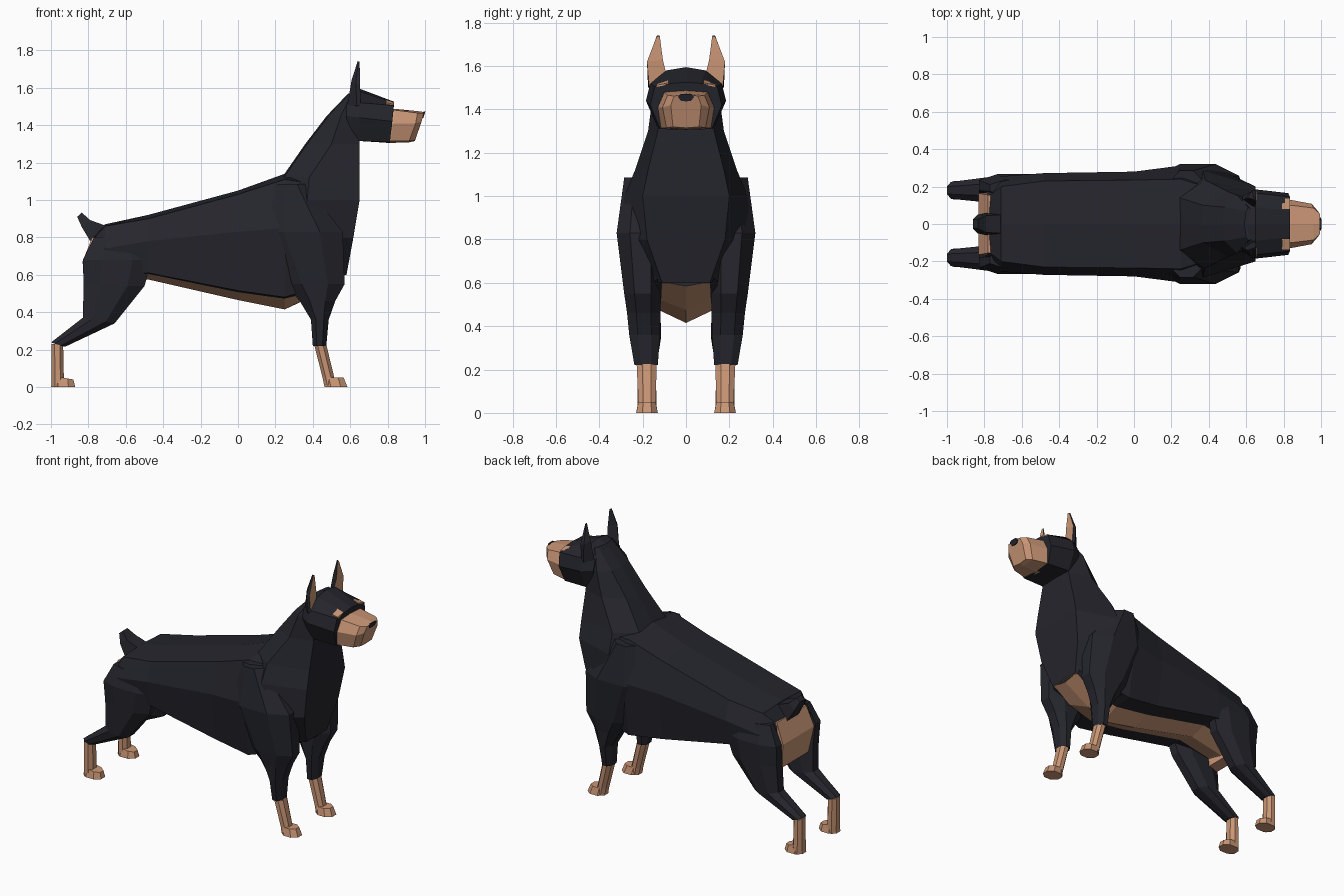
import bpy, bmesh


def material(name, rgb):
    m = bpy.data.materials.new(name)
    m.diffuse_color = (*rgb, 1)
    return m


BLACK = material("black coat", (0.0185, 0.019, 0.026))
TAN = material("tan markings", (0.59, 0.305, 0.18))


def loft(name, rings, mats, paint=None, mirror=False):
    """Skin a list of closed rings; paint(face) picks the material index."""
    bm = bmesh.new()
    vs = [[bm.verts.new(p) for p in r] for r in rings]
    n = len(vs[0])
    for a, b in zip(vs, vs[1:]):
        for i in range(n):
            j = (i + 1) % n
            bm.faces.new((a[i], a[j], b[j], b[i]))
    bm.faces.new(vs[0])
    bm.faces.new(vs[-1])
    bmesh.ops.recalc_face_normals(bm, faces=bm.faces)
    bm.normal_update()
    if paint:
        for f in bm.faces:
            f.material_index = int(paint(f))
    me = bpy.data.meshes.new(name)
    bm.to_mesh(me)
    bm.free()
    for m in mats:
        me.materials.append(m)
    ob = bpy.data.objects.new(name, me)
    bpy.context.collection.objects.link(ob)
    if mirror:
        mod = ob.modifiers.new("Mirror", 'MIRROR')
        mod.use_axis = (False, True, False)
    return ob


def sym(half):
    """Complete a half ring (first and last point at y = 0)."""
    return half + [(x, -y, z) for x, y, z in reversed(half[1:-1])]


def flat(x, pts):
    return sym([(x, y, z) for y, z in pts])


def limb(x0, x1, y0, y1, zb, zf=None, c=0.28):
    """Chamfered rectangle ring, height zb at the back and zf at the front."""
    zf = zb if zf is None else zf
    uv = [(c, 0), (1 - c, 0), (1, c), (1, 1 - c), (1 - c, 1), (c, 1), (0, 1 - c), (0, c)]
    return [(x0 + u * (x1 - x0), y0 + v * (y1 - y0), zb + u * (zf - zb)) for u, v in uv]


def underside(f):
    return abs(f.calc_center_median().y) < 0.09 and f.normal.z < -0.4


# Torso: dark flanks, tan strip along the belly
loft("torso", [
    sym([(-.77, 0, .81), (-.775, .15, .79), (-.82, .20, .68), (-.80, .19, .57), (-.79, .12, .52), (-.78, 0, .51)]),
    flat(-.71, [(0, .87), (.20, .86), (.255, .74), (.235, .60), (.12, .56), (0, .53)]),
    flat(-.48, [(0, .92), (.23, .90), (.272, .78), (.24, .61), (.12, .605), (0, .575)]),
    flat(0, [(0, 1.05), (.235, 1.03), (.28, .83), (.24, .515), (.12, .507), (0, .465)]),
    flat(.25, [(0, 1.14), (.24, 1.11), (.312, .85), (.25, .48), (.12, .472), (0, .415)]),
    sym([(.36, 0, 1.14), (.38, .2, 1.09), (.48, .28, .83), (.45, .22, .54), (.44, .115, .52), (.38, 0, .475)]),
    sym([(.50, 0, 1.0), (.52, .12, .98), (.58, .19, .8), (.57, .12, .63), (.57, .11, .605), (.57, 0, .585)]),
], [BLACK, TAN], underside)

# Tan rump panel under the tail, bent at mid height
loft("rump_patch", [
    [(x, -y, z), (x, y, z), (-.72, y, z), (-.72, -y, z)]
    for x, y, z in ((-.78, .155, .80), (-.832, .165, .67), (-.805, .14, .50))], [TAN])

# Chest and neck, stacked horizontal sections
neck = [(.60, .40, .08, .46, .16, .58, .11), (.80, .20, .10, .43, .308, .617, .18),
        (1.0, .15, .10, .37, .285, .65, .20), (1.12, .235, .14, .38, .235, .65, .175),
        (1.30, .36, .10, .50, .175, .65, .13), (1.45, .475, .09, .55, .155, .645, .12),
        (1.57, .59, .07, .61, .09, .64, .07)]
loft("chest_and_neck", [
    sym([(xb, 0, z), (xb + .01, yb, z), (xs, ys, z), (xf, yf, z), (xf, 0, z)])
    for z, xb, yb, xs, ys, xf, yf in neck], [BLACK, TAN], lambda f: f.normal.z < -.9)

# Skull
loft("head", [
    flat(.58, [(0, 1.56), (.07, 1.55), (.13, 1.51), (.15, 1.45), (.12, 1.36), (0, 1.35)]),
    flat(.65, [(0, 1.595), (.09, 1.58), (.165, 1.52), (.185, 1.44), (.13, 1.315), (0, 1.32)]),
    sym([(.835, 0, 1.525), (.835, .07, 1.52), (.833, .145, 1.505), (.825, .165, 1.42),
         (.812, .12, 1.31), (.812, 0, 1.305)]),
], [BLACK])

# Muzzle and nose plate
loft("muzzle", [
    sym([(.81, 0, 1.487), (.81, .10, 1.48), (.80, .13, 1.41), (.79, .115, 1.315), (.79, 0, 1.305)]),
    sym([(.842, 0, 1.487), (.842, .10, 1.48), (.832, .13, 1.41), (.815, .115, 1.315), (.815, 0, 1.305)]),
    sym([(.96, 0, 1.475), (.96, .085, 1.465), (.95, .108, 1.41), (.915, .09, 1.315), (.915, 0, 1.308)]),
    sym([(.996, 0, 1.47), (.993, .055, 1.462), (.982, .07, 1.42), (.947, .06, 1.32), (.945, 0, 1.315)]),
], [TAN])
loft("nose", [sym([(.996 - .32 * (1.47 - z) + d, y, z) for y, z in
                   ((0, 1.472), (.025, 1.471), (.037, 1.458), (.024, 1.44), (0, 1.437))])
              for d in (-.004, .005)], [BLACK])

# Tan eyebrow spots lying on the brow
loft("eyebrow", [
    [(x, .08, a - .008), (x, .135, b - .008), (x, .135, b), (x, .08, a)]
    for x, a, b in ((.79, 1.537, 1.519), (.834, 1.523, 1.512))], [TAN], mirror=True)

# Ears with tan fronts
loft("ear", [
    [(.585, .13, 1.51), (.635, .175, 1.50), (.655, .17, 1.51), (.64, .085, 1.54)],
    [(.607, .14, 1.64), (.63, .178, 1.62), (.653, .18, 1.62), (.653, .107, 1.63)],
    [(.640, .13, 1.742), (.643, .135, 1.74), (.65, .136, 1.735), (.65, .121, 1.74)],
], [BLACK, TAN], lambda f: f.normal.x > .6, mirror=True)

# Docked tail
loft("tail", [
    [(-.70, -.05, .86), (-.70, .05, .86), (-.79, .06, .78), (-.79, -.06, .78)],
    [(-.79, -.045, .892), (-.79, .045, .892), (-.835, .05, .855), (-.835, -.05, .855)],
    [(-.835, -.025, .932), (-.835, .025, .932), (-.86, .025, .91), (-.86, -.025, .91)],
], [BLACK])

# Front legs: dark shoulder and upper leg, tan pastern and paw
loft("front_upper_leg", [
    limb(.20, .36, .12, .285, 1.085), limb(.12, .56, .10, .32, .83),
    limb(.25, .57, .115, .285, .55), limb(.33, .52, .118, .272, .46),
    limb(.39, .485, .12, .262, .36), limb(.40, .472, .13, .238, .22),
], [BLACK], mirror=True)
loft("front_lower_leg", [
    limb(.405, .47, .135, .228, .235), limb(.452, .515, .14, .22, .05),
    limb(.46, .52, .14, .22, .01)], [TAN], mirror=True)
loft("front_paw", [limb(.455, .565, .14, .22, .05), limb(.462, .585, .13, .23, 0)],
     [TAN], mirror=True)

# Hind legs: dark thigh and hock, tan metatarsus and paw
loft("hind_upper_leg", [
    limb(-.77, -.50, .15, .235, .80), limb(-.83, -.46, .145, .268, .68),
    limb(-.825, -.50, .12, .262, .54), limb(-.83, -.66, .115, .25, .37, .34),
    limb(-1.0, -.925, .135, .225, .238, .215)], [BLACK], mirror=True)
loft("hind_lower_leg", [
    limb(-.998, -.935, .14, .222, .23), limb(-.997, -.93, .135, .225, 0)], [TAN], mirror=True)
loft("hind_paw", [limb(-.99, -.88, .14, .22, .06, .04), limb(-1.0, -.87, .13, .23, 0)],
     [TAN], mirror=True)
